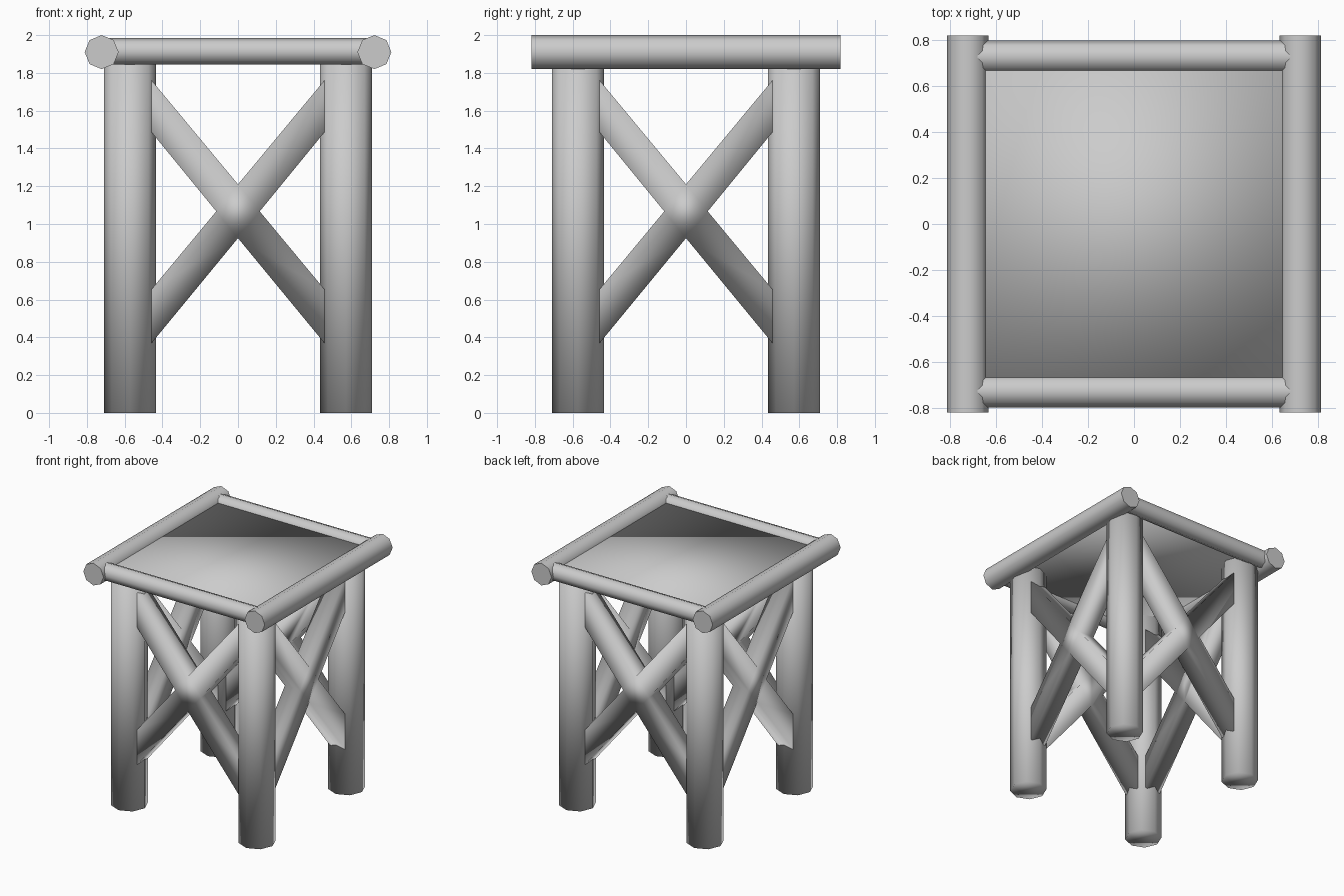
import bpy, bmesh
from math import radians, pi
from mathutils import Matrix

if "Cube" in bpy.data.objects:
    bpy.data.objects.remove(bpy.data.objects["Cube"])


def rod(name, loc, radius, length, rot=(0, 0, 0), sharp=False):
    """Eight-sided round pole."""
    bpy.ops.mesh.primitive_cylinder_add(vertices=8, radius=radius, depth=length,
                                        location=loc, rotation=rot)
    ob = bpy.context.object
    ob.name = name
    # local turn so that a corner points along the x axis
    ob.data.transform(Matrix.Rotation(pi / 2, 4, 'Z'))
    if sharp:
        bpy.ops.object.shade_smooth_by_angle(angle=radians(50))
    else:
        bpy.ops.object.shade_smooth()
    return ob


def cross_brace(name, turn):
    """X-shaped brace: one outline extruded to a thick plate, turned to its side."""
    e, n = 0.457, 0.115
    outline = [(-e, 0.37), (0, 0.925), (e, 0.37), (e, 0.655), (n, 1.067), (e, 1.485),
               (e, 1.76), (0, 1.21), (-e, 1.76), (-e, 1.485), (-n, 1.067), (-e, 0.655)]
    bm = bmesh.new()
    face = bm.faces.new([bm.verts.new((x, -0.64, z)) for x, z in outline])
    ext = bmesh.ops.extrude_face_region(bm, geom=[face])
    moved = [v for v in ext['geom'] if isinstance(v, bmesh.types.BMVert)]
    bmesh.ops.translate(bm, verts=moved, vec=(0, 0.14, 0))
    bmesh.ops.recalc_face_normals(bm, faces=bm.faces)
    bmesh.ops.rotate(bm, verts=bm.verts, cent=(0, 0, 0),
                     matrix=Matrix.Rotation(turn, 3, 'Z'))
    for f in bm.faces:
        f.smooth = True
    me = bpy.data.meshes.new(name)
    bm.to_mesh(me)
    bm.free()
    bpy.context.collection.objects.link(bpy.data.objects.new(name, me))


# Legs
for sy, fb in ((-1, "front"), (1, "back")):
    for sx, lr in ((-1, "left"), (1, "right")):
        rod(f"{fb}_{lr}_leg", (sx * 0.572, sy * 0.572, 0.95), 0.138, 1.9)

# Cross braces on all four sides
for i, side in enumerate(("front", "right", "back", "left")):
    cross_brace(f"{side}_cross_brace", i * pi / 2)

# Thick side rails
for sx, lr in ((-1, "left"), (1, "right")):
    rod(f"{lr}_rail", (sx * 0.722, 0, 1.91), 0.09, 1.635, (pi / 2, 0, 0), True)

# Thinner front and back rails
for sy, fb in ((-1, "front"), (1, "back")):
    rod(f"{fb}_rail", (0, sy * 0.726, 1.914), 0.07, 1.36, (0, pi / 2, 0), True)

# Thin seat slab, softly shaded
bpy.ops.mesh.primitive_cube_add(size=1, location=(0, 0, 1.915))
seat = bpy.context.object
seat.name = "seat"
seat.data.transform(Matrix.Diagonal((1.42, 1.42, 0.05, 1)))
bpy.ops.object.shade_smooth()
